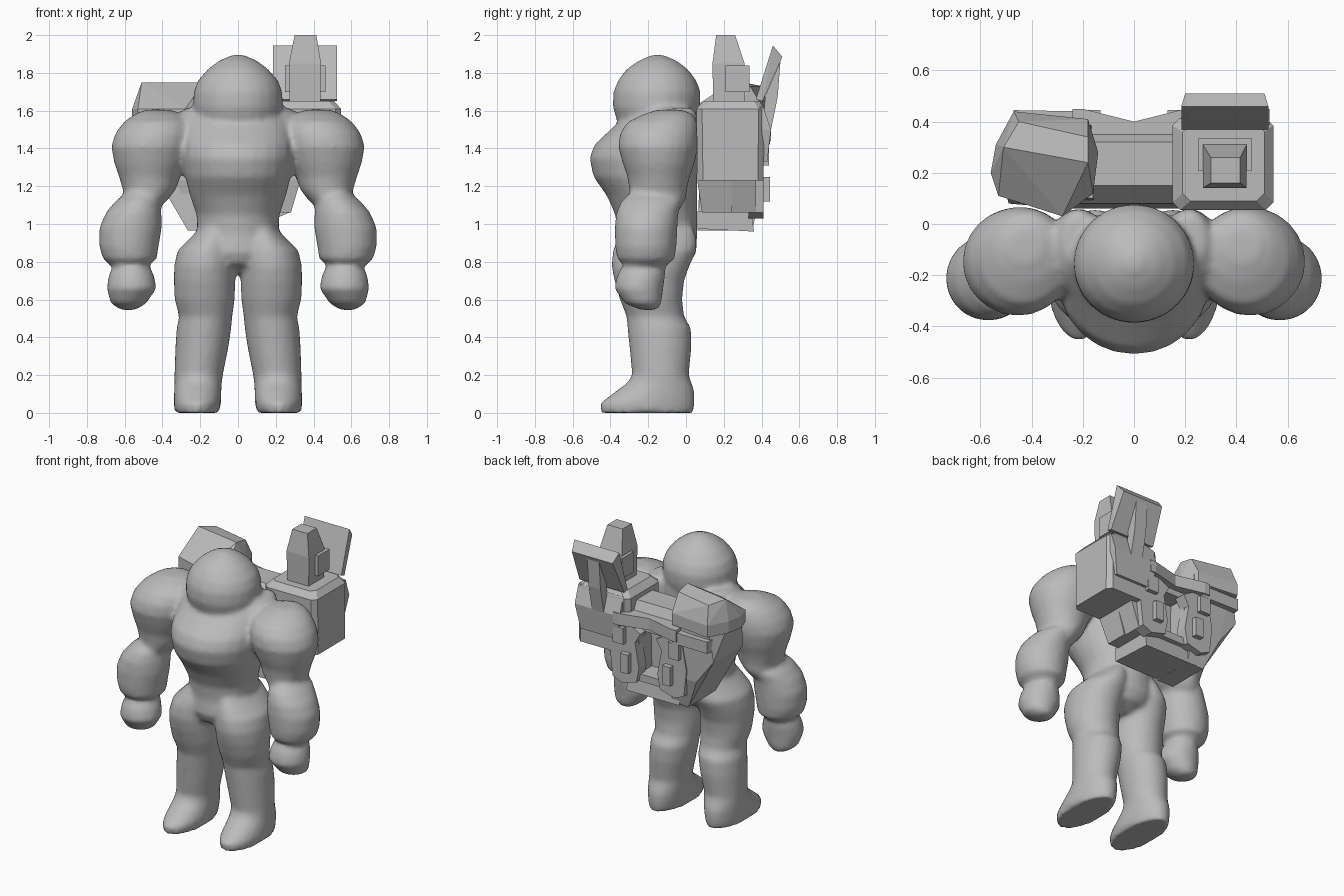
import bpy, bmesh, math
from mathutils import Vector

grey = bpy.data.materials.new("plain grey")
grey.diffuse_color = (0.5, 0.5, 0.5, 1)


def finish(name, bm):
    bmesh.ops.recalc_face_normals(bm, faces=bm.faces)
    me = bpy.data.meshes.new(name)
    bm.to_mesh(me)
    bm.free()
    me.materials.append(grey)
    ob = bpy.data.objects.new(name, me)
    bpy.context.collection.objects.link(ob)
    return ob


def loft(bm, rings, side=1, n=24):
    """Adds a rounded body part from oval rings: (z, x0, x1, y0, y1)."""
    loops = []
    for z, x0, x1, y0, y1 in rings:
        loops.append([bm.verts.new((
            side * ((x0 + x1) / 2 + (x1 - x0) / 2 * math.cos(2 * math.pi * i / n)),
            (y0 + y1) / 2 + (y1 - y0) / 2 * math.sin(2 * math.pi * i / n), z))
            for i in range(n)])
    for a, b in zip(loops, loops[1:]):
        for i in range(n):
            j = (i + 1) % n
            bm.faces.new((a[i], a[j], b[j], b[i]))
    bm.faces.new(loops[0])
    bm.faces.new(loops[-1])


def hull(name, pts):
    """Flat-sided convex block around points."""
    bm = bmesh.new()
    for p in pts:
        bm.verts.new(p)
    bmesh.ops.convex_hull(bm, input=bm.verts)
    loose = [v for v in bm.verts if not v.link_faces]
    bmesh.ops.delete(bm, geom=loose, context='VERTS')
    bmesh.ops.dissolve_limit(bm, angle_limit=0.02, verts=bm.verts, edges=bm.edges)
    return finish(name, bm)


def block(name, sections):
    """Block from rectangular levels: (z, x0, x1, y0, y1, corner chamfer)."""
    pts = []
    for z, x0, x1, y0, y1, c in sections:
        for x, dx in ((x0, c), (x1, -c)):
            for y, dy in ((y0, c), (y1, -c)):
                pts += [(x + dx, y, z), (x, y + dy, z)] if c else [(x, y, z)]
    return hull(name, pts)


def box(name, x0, x1, y0, y1, z0, z1):
    return block(name, [(z0, x0, x1, y0, y1, 0), (z1, x0, x1, y0, y1, 0)])


def sym(z, w, y0, y1):
    return (z, -w, w, y0, y1)


# Head and torso
body = bmesh.new()
loft(body, [sym(1.42, .21, -.32, 0), sym(1.5, .215, -.345, .04), sym(1.56, .225, -.37, .06),
            sym(1.62, .238, -.388, .075), sym(1.70, .235, -.385, .078), sym(1.76, .212, -.36, .055),
            sym(1.82, .16, -.315, .01), sym(1.865, .1, -.25, -.05), sym(1.895, .03, -.18, -.12)])
loft(body, [sym(.74, .06, -.25, -.08), sym(.79, .18, -.35, .02), sym(.85, .25, -.375, .055),
            sym(.95, .215, -.365, .06), sym(1.05, .22, -.375, .06), sym(1.15, .255, -.42, .06),
            sym(1.25, .28, -.49, .06), sym(1.35, .295, -.512, .06), sym(1.42, .295, -.485, .06),
            sym(1.5, .285, -.40, .06), sym(1.56, .28, -.335, .06), sym(1.61, .25, -.24, .05)])

for s in (1, -1):
    # Legs with boots
    loft(body, [
        (0, .10, .335, -.45, .04), (.05, .09, .34, -.455, .047), (.075, .088, .34, -.425, .047),
        (.12, .088, .338, -.365, .045), (.16, .085, .336, -.31, .03), (.2, .08, .337, -.285, .015),
        (.35, .05, .332, -.30, .03), (.45, .035, .325, -.31, .027), (.51, .03, .312, -.315, -.01),
        (.6, .017, .336, -.35, -.02), (.7, .014, .34, -.38, -.01), (.78, .01, .338, -.395, .02),
        (.86, .005, .32, -.387, .057), (.92, .02, .26, -.365, .057), (.98, .04, .2, -.33, .04)], s)
    # Upper arm and shoulder
    loft(body, [
        (1.08, .42, .58, -.26, -.03), (1.13, .37, .6, -.3, 0), (1.18, .33, .61, -.3, .005),
        (1.25, .305, .63, -.31, .02), (1.32, .27, .655, -.335, .045), (1.41, .24, .672, -.36, .065),
        (1.48, .235, .65, -.35, .068), (1.54, .25, .605, -.31, .06), (1.58, .29, .55, -.23, .04),
        (1.605, .36, .49, -.15, -.02)], s)
    # Collar bridging neck and shoulder
    loft(body, [(1.44, .1, .34, -.3, .06), (1.52, .1, .33, -.27, .06),
                (1.58, .12, .31, -.22, .06), (1.615, .15, .28, -.16, .04)], s)
    # Forearm cuff
    loft(body, [
        (.785, .47, .68, -.33, -.1), (.815, .43, .715, -.365, -.06), (.88, .42, .735, -.375, -.05),
        (.98, .403, .735, -.378, -.045), (1.06, .405, .7, -.37, -.04), (1.12, .41, .65, -.345, -.02),
        (1.16, .44, .6, -.3, -.06)], s)
    # Hand
    loft(body, [
        (.545, .54, .62, -.24, -.15), (.58, .485, .675, -.325, -.13), (.66, .43, .695, -.38, -.12),
        (.73, .445, .685, -.365, -.11), (.79, .475, .655, -.33, -.11), (.83, .5, .63, -.3, -.13)], s)

# Melt the body parts into one soft skin
suit = finish("suit_body", body)
remesh = suit.modifiers.new("fuse", 'REMESH')
remesh.mode = 'VOXEL'
remesh.voxel_size = .016
remesh.use_smooth_shade = True
soften = suit.modifiers.new("soften", 'SMOOTH')
soften.factor = .5
soften.iterations = 6

# Backpack core: front plate, top beam and side walls around a rear recess
block("pack_front", [(1.06, -.26, .28, .085, .24, 0), (1.23, -.33, .33, .06, .24, 0),
                     (1.5, -.33, .33, .08, .24, 0), (1.58, -.3, .3, .15, .24, 0)])
block("pack_beam", [(1.4, -.33, .33, .2, .36, 0), (1.5, -.33, .33, .2, .36, 0),
                    (1.58, -.3, .3, .18, .32, 0)])
for s, label in ((1, "right"), (-1, "left")):
    hull("pack_wall_" + label, [(s * x, y, z) for y in (.2, .37) for x, z in
                                ((.1, 1.5), (.33, 1.5), (.33, 1.23), (.27, 1.06), (.09, 1.06))])
    box("rear_tab_" + label, *sorted((s * .13, s * .19)), .38, .445, 1.12, 1.25)
    box("rear_clip_" + label, *sorted((s * .17, s * .25)), .38, .44, 1.31, 1.42)
    hull("top_lip_" + label, [(s * x, y, z) for x, y in
                              ((0, .33), (0, .40), (.09, .40), (.2, .45), (.24, .45), (.24, .33))
                              for z in (1.44, 1.52)])

# Rear frame with an open slot
outline = [(.24, 1.5), (.29, 1.24), (.27, 1.06), (.2, 1.03), (.09, 1.06), (.07, 1.16), (.1, 1.33), (.06, 1.4)]
outline += [(-x, z) for x, z in reversed(outline)]
# the two halves stay apart so the slot is open
for s, label in ((1, "right"), (-1, "left")):
    bm = bmesh.new()
    face = bm.faces.new([bm.verts.new((s * x, .33, z)) for x, z in outline[:8]])
    ext = bmesh.ops.extrude_face_region(bm, geom=[face])
    bmesh.ops.translate(bm, verts=[v for v in ext["geom"] if isinstance(v, bmesh.types.BMVert)],
                        vec=Vector((0, .08, 0)))
    finish("rear_frame_" + label, bm)
box("slot_floor", -.1, .1, .2, .38, 1.06, 1.11)
hull("pack_underside", [(x, y, z) for x in (-.2, .2) for y, z in
                        ((.06, .975), (.36, .96), (.345, 1.07), (.06, 1.07))])

# Right pod
block("right_pod", [(1.23, .15, .545, .06, .41, .03), (1.61, .15, .545, .055, .415, .03),
                    (1.65, .19, .51, .09, .39, .03)])
block("right_pod_rear", [(1.33, .22, .5, .35, .43, 0), (1.5, .19, .53, .35, .45, 0),
                         (1.62, .19, .53, .35, .41, 0)])

# Turret on the right pod
block("turret", [(1.6, .275, .435, .145, .31, 0), (1.85, .27, .44, .14, .31, 0), (2.0, .3, .415, .16, .26, 0)])
box("turret_sleeve", .25, .462, .21, .335, 1.7, 1.84)

# Tilted shield plate and its strut
hull("shield_plate", [(x, y, z) for x in (.185, .525) for y, z in ((.37, 1.66), (.46, 1.945), (.405, 1.65))]
     + [(x, .51, 1.885) for x in (.2, .51)])
hull("shield_strut", [(x, y, z) for x in (.31, .4) for y, z in
                      ((.4, 1.45), (.44, 1.45), (.485, 1.67), (.5, 1.86), (.42, 1.68))])

# Left pod body and its slanted cap
hull("left_pod", [(x, y, 1.6) for x, y in ((-.45, .41), (-.17, .38), (-.16, .1), (-.5, .12), (-.53, .28))]
     + [(x, y, 1.35) for x in (-.49, -.17) for y in (.08, .4)]
     + [(x, y, 1.18) for x in (-.36, -.15) for y in (.07, .4)]
     + [(x, y, .965) for x in (-.265, -.14) for y in (.06, .35)])
hull("left_pod_cap", [(x, y, z) for z in (1.53, 1.61) for x, y in
                      ((-.47, .44), (-.18, .41), (-.14, .28), (-.16, .12), (-.28, .03), (-.53, .11), (-.56, .2), (-.54, .31))]
     + [(-.51, .3, 1.75), (-.18, .24, 1.75), (-.18, .34, 1.73), (-.45, .4, 1.73)])
hull("left_pod_band", [(x, y, z) for z in (1.42, 1.5) for x, y in
                       ((-.47, .445), (-.2, .44), (-.17, .3), (-.5, .2))])
